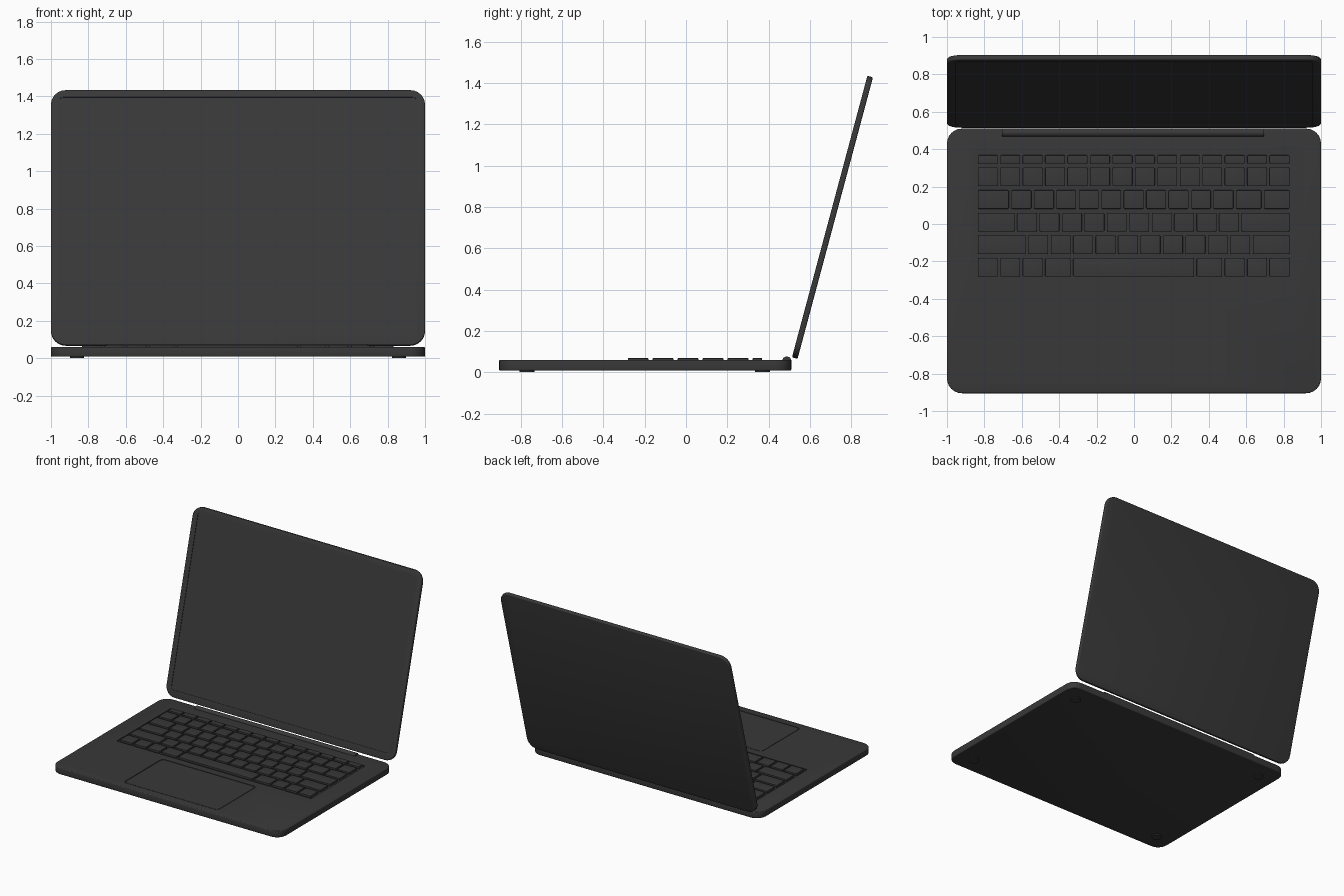
import bpy, bmesh, math
from mathutils import Vector

cube = bpy.data.objects.get("Cube")
if cube:
    bpy.data.objects.remove(cube, do_unlink=True)

charcoal = bpy.data.materials.new("charcoal")
charcoal.use_nodes = True
COLOR = (0.04, 0.04, 0.04, 1)
charcoal.diffuse_color = COLOR
charcoal.node_tree.nodes["Principled BSDF"].inputs["Base Color"].default_value = COLOR


def add_slab(bm, x0, x1, y0, y1, z0, z1, radius, bevel=0.0, steps=6):
    """Rounded rectangle slab with softened top and bottom rims."""
    corners = [(x1, y1, -1, -1), (x0, y1, 1, -1), (x0, y0, 1, 1), (x1, y0, -1, 1)]
    ring = []
    for i, (x, y, sx, sy) in enumerate(corners):
        for k in range(steps + 1):
            a = math.pi / 2 * (i + k / steps)
            ring.append(bm.verts.new((x + radius * (sx + math.cos(a)),
                                      y + radius * (sy + math.sin(a)), z0)))
    bottom = bm.faces.new(ring)
    bottom.normal_update()
    out = bmesh.ops.extrude_face_region(bm, geom=[bottom], use_keep_orig=True)["geom"]
    top = [f for f in out if isinstance(f, bmesh.types.BMFace)][0]
    bmesh.ops.translate(bm, verts=list(top.verts), vec=Vector((0, 0, z1 - z0)))
    if bevel:
        rims = list(set(top.edges) | set(bottom.edges))
        bmesh.ops.bevel(bm, geom=rims, offset=bevel, segments=3, profile=0.5,
                        affect='EDGES', clamp_overlap=True)


def finish(bm, name):
    bmesh.ops.recalc_face_normals(bm, faces=bm.faces[:])
    mesh = bpy.data.meshes.new(name)
    bm.to_mesh(mesh)
    bm.free()
    mesh.materials.append(charcoal)
    obj = bpy.data.objects.new(name, mesh)
    bpy.context.collection.objects.link(obj)
    return obj


def slab(name, *args, **kw):
    bm = bmesh.new()
    add_slab(bm, *args, **kw)
    return finish(bm, name)


def activate(obj):
    bpy.ops.object.select_all(action='DESELECT')
    obj.select_set(True)
    bpy.context.view_layer.objects.active = obj


def carve(obj, cutter):
    """Cut a shallow pocket and discard the cutter."""
    cutter.hide_render = True
    mod = obj.modifiers.new("pocket", 'BOOLEAN')
    mod.operation, mod.object, mod.solver = 'DIFFERENCE', cutter, 'EXACT'
    activate(obj)
    bpy.ops.object.modifier_apply(modifier=mod.name)
    bpy.data.objects.remove(cutter, do_unlink=True)


def smooth(obj):
    activate(obj)
    bpy.ops.object.shade_smooth_by_angle(angle=math.radians(32))


def cylinder(name, radius, length, location, rotation=(0, 0, 0)):
    bm = bmesh.new()
    bmesh.ops.create_cone(bm, cap_ends=True, segments=32, radius1=radius,
                          radius2=radius, depth=length)
    obj = finish(bm, name)
    obj.location, obj.rotation_euler = location, rotation
    smooth(obj)
    return obj


# Base with keyboard well and trackpad pocket
TOP = 0.06
base = slab("base", -1, 1, -0.905, 0.51, 0.008, TOP, 0.08, 0.006)
carve(base, slab("well_cutter", -0.85, 0.85, -0.30, 0.375, TOP - 0.008, 0.1, 0.01))
carve(base, slab("pad_cutter", -0.41, 0.415, -0.845, -0.36, TOP - 0.006, 0.1, 0.03))
smooth(base)
trackpad = slab("trackpad", -0.405, 0.41, -0.84, -0.365, TOP - 0.007, TOP - 0.001, 0.027)
smooth(trackpad)

# Keyboard: each row is (front edge, back edge, key widths in units)
UNIT, GAP, LEFT = 0.12, 0.014, -0.842
rows = [
    (0.323, 0.368, [1] * 14),
    (0.202, 0.302, [1] * 14),
    (0.081, 0.181, [1.5] + [1] * 10 + [1.25] * 2),
    (-0.040, 0.060, [1.75] + [1] * 10 + [2.25]),
    (-0.161, -0.061, [2.25] + [1] * 10 + [1.75]),
    (-0.282, -0.182, [1, 1, 1, 1.25, 5.5, 1.25, 1, 1, 1]),
]
bm = bmesh.new()
for front, back, widths in rows:
    x = LEFT
    for w in widths:
        add_slab(bm, x + GAP / 2, x + w * UNIT - GAP / 2, front, back,
                 TOP - 0.009, TOP + 0.008, 0.006, 0.002, steps=2)
        x += w * UNIT
smooth(finish(bm, "keyboard_keys"))

# Hinge barrel
cylinder("hinge", 0.022, 1.40, (-0.005, 0.488, 0.054), (0, math.pi / 2, 0))

# Lid with a recessed screen, modelled flat and then tilted open
lid = slab("lid", -1, 1, 0, 1.411, -0.028, 0, 0.08, 0.006)
carve(lid, slab("screen_cutter", -0.955, 0.955, 0.055, 1.37, -0.004, 0.05, 0.02))
smooth(lid)
lid.location = (0, 0.513, 0.072)
lid.rotation_euler = (math.radians(75), 0, 0)

# Feet
for side, sx in (("left", 1), ("right", -1)):
    for end, y in (("front", -0.77), ("back", 0.37)):
        cylinder(f"{side}_{end}_foot", 0.037, 0.012, (sx * 0.86, y, 0.006))
